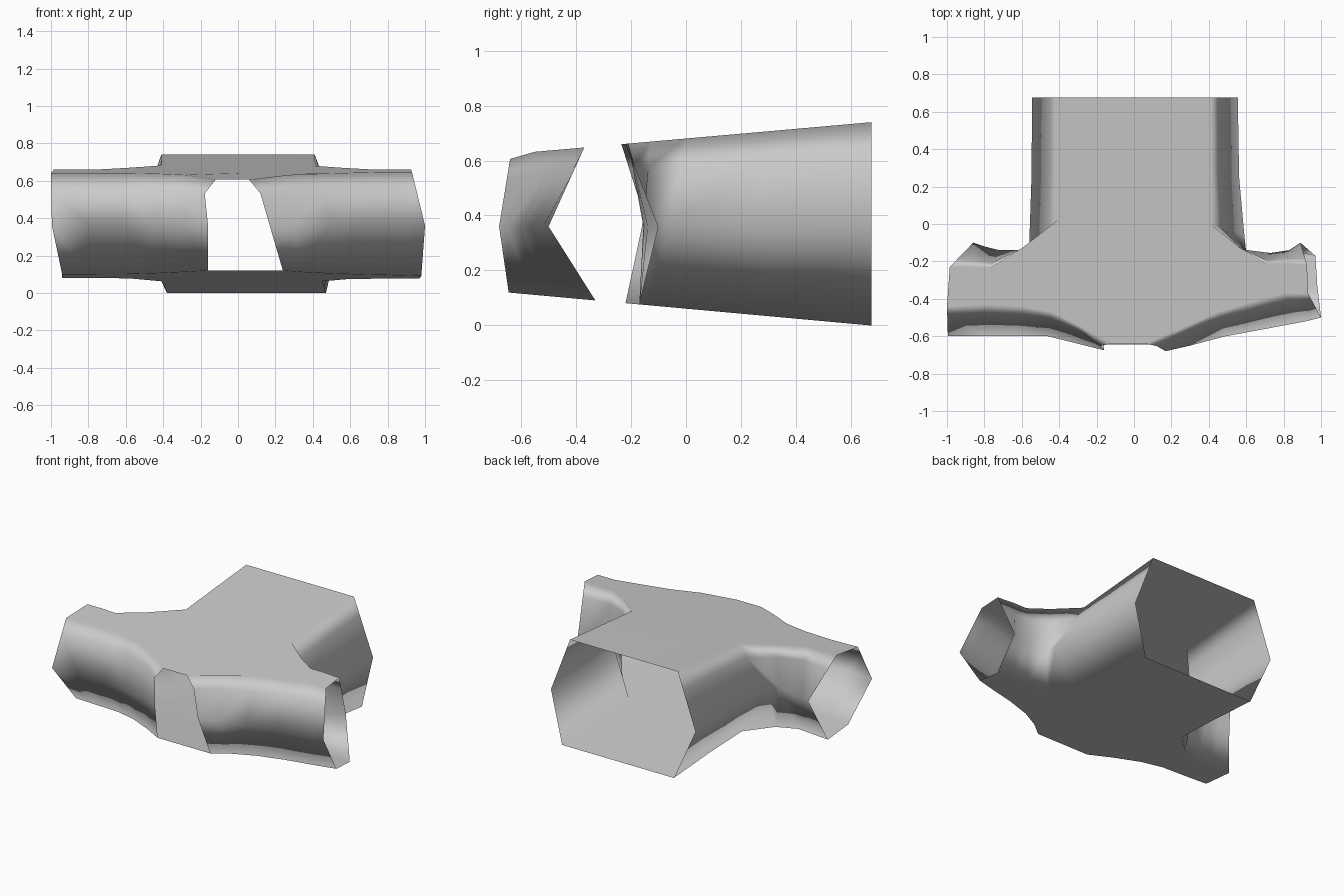
import bpy, bmesh

if "Cube" in bpy.data.objects:
    bpy.data.objects.remove(bpy.data.objects["Cube"])

# Plan-view ceiling and floor are sloping planes; walls bulge out between them
def ceil_z(y): return 0.68 + 0.088 * y
def floor_z(y): return 0.061 - 0.091 * y

bm = bmesh.new()

def wall(top, mid, low, upper_end_x=None, drop=0.0):
    """Four rows of points (top, upper, mid, low) skinned into one wall."""
    rows = [[], [], [], []]
    n = len(top)
    for i, (t, m, l) in enumerate(zip(top, mid, low)):
        last = i == n - 1
        zt = ceil_z(t[1]) - (drop if last else 0)
        zm = 0.36
        f = 0.3
        ux, uy, uz = (t[0] + (m[0] - t[0]) * f, t[1] + (m[1] - t[1]) * f, zt + (zm - zt) * f)
        if last and upper_end_x is not None:
            ux = upper_end_x
        for row, co in zip(rows, ((t[0], t[1], zt), (ux, uy, uz),
                                  (m[0], m[1], zm), (l[0], l[1], floor_z(l[1])))):
            row.append(bm.verts.new(co))
    for a, b in zip(rows, rows[1:]):
        for i in range(n - 1):
            bm.faces.new((a[i], a[i + 1], b[i + 1], b[i]))
    return rows[0], rows[3]

# Main passage into left passage
bl = wall(
    [(-.41, .675), (-.41, .3), (-.41, .02), (-.6, -.13), (-.77, -.235), (-.87, -.23), (-.985, -.23)],
    [(-.545, .675), (-.548, .25), (-.56, -.1), (-.6, -.16), (-.72, -.14), (-.8, -.12), (-.86, -.10)],
    [(-.38, .675), (-.39, .3), (-.41, -.02), (-.56, -.17), (-.7, -.22), (-.82, -.21), (-.94, -.2)])
# Left passage into front doorway
fl = wall(
    [(-1, -.44), (-.8, -.43), (-.6, -.44), (-.44, -.47), (-.28, -.55), (-.12, -.64)],
    [(-.995, -.6), (-.8, -.6), (-.6, -.6), (-.46, -.6), (-.28, -.645), (-.16, -.675)],
    [(-.94, -.42), (-.8, -.43), (-.6, -.44), (-.46, -.48), (-.3, -.56), (-.16, -.645)],
    -.178, .018)
# Main passage into right passage
br = wall(
    [(.41, .675), (.41, .3), (.41, 0), (.57, -.13), (.7, -.21), (.8, -.21), (.925, -.22)],
    [(.555, .675), (.562, .25), (.59, -.06), (.6, -.15), (.73, -.155), (.83, -.14), (.89, -.10)],
    [(.47, .675), (.46, .3), (.45, -.02), (.58, -.14), (.72, -.17), (.84, -.17), (.97, -.17)])
# Right passage into front doorway
fr = wall(
    [(.93, -.37), (.8, -.37), (.62, -.42), (.45, -.47), (.27, -.55), (.06, -.64)],
    [(1, -.5), (.92, -.52), (.68, -.565), (.49, -.6), (.3, -.65), (.17, -.68)],
    [(.98, -.33), (.84, -.37), (.65, -.42), (.48, -.48), (.34, -.56), (.24, -.645)],
    .12, .018)

# Ceiling with a small sagging wedge over the doorway, and floor
apex = bm.verts.new((-.01, -.45, ceil_z(-.45)))
bm.faces.new(bl[0] + fl[0] + [apex] + fr[0][::-1] + br[0][::-1])
bm.faces.new((fl[0][-1], fr[0][-1], apex))
bm.faces.new(bl[1] + fl[1] + fr[1][::-1] + br[1][::-1])

bmesh.ops.recalc_face_normals(bm, faces=bm.faces)
big = max(bm.faces, key=lambda f: f.calc_center_median().z * f.calc_area())
if big.normal.z < 0:
    bmesh.ops.reverse_faces(bm, faces=bm.faces)
for f in bm.faces:
    f.smooth = True

me = bpy.data.meshes.new("tunnel_junction")
bm.to_mesh(me)
bm.free()
ob = bpy.data.objects.new("tunnel_junction", me)
bpy.context.collection.objects.link(ob)
# Keep the large ceiling and floor evenly shaded while the walls stay smooth
wn = ob.modifiers.new("weighted_normals", 'WEIGHTED_NORMAL')
wn.mode = 'FACE_AREA'
wn.weight = 80
